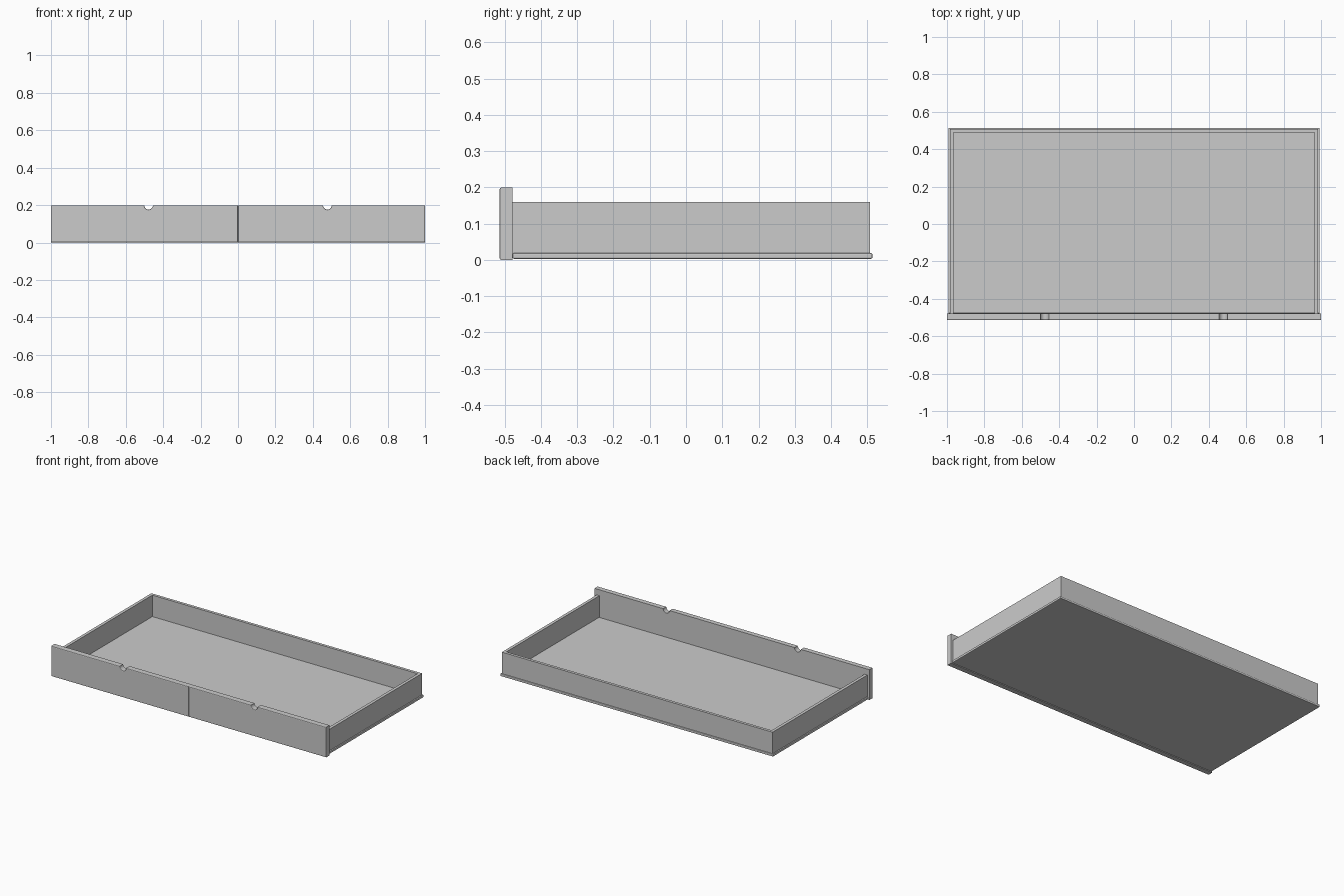
import bpy, bmesh, math

if "Cube" in bpy.data.objects:
    bpy.data.objects.remove(bpy.data.objects["Cube"])


def add_object(name, bm):
    bmesh.ops.recalc_face_normals(bm, faces=bm.faces)
    mesh = bpy.data.meshes.new(name)
    bm.to_mesh(mesh)
    bm.free()
    obj = bpy.data.objects.new(name, mesh)
    bpy.context.collection.objects.link(obj)
    return obj


def extrude_profile(name, points, vec, bevel=0.0):
    """Extrude a flat outline by vec, softening the edges of the first face."""
    bm = bmesh.new()
    face = bm.faces.new([bm.verts.new(p) for p in points])
    edges = list(face.edges)
    res = bmesh.ops.extrude_face_region(bm, geom=[face], use_keep_orig=True)
    verts = [g for g in res["geom"] if isinstance(g, bmesh.types.BMVert)]
    bmesh.ops.translate(bm, verts=verts, vec=vec)
    bmesh.ops.recalc_face_normals(bm, faces=bm.faces)
    if bevel:
        bmesh.ops.bevel(bm, geom=edges, offset=bevel, segments=2,
                        profile=0.5, affect='EDGES')
    return add_object(name, bm)


FRONT, PANEL_BACK, TOP = -0.514, -0.478, 0.199

# Two front panels with half-round finger notches in the top edge
notch_x, notch_r = 0.478, 0.023
for name, s in (("front_panel_left", -1), ("front_panel_right", 1)):
    outline = [(0, 0), (1, 0), (1, TOP)]
    for i in range(13):
        a = -math.pi * i / 12
        outline.append((notch_x + notch_r * math.cos(a), TOP + notch_r * math.sin(a)))
    outline.append((0, TOP))
    extrude_profile(name, [(s * x, FRONT, z) for x, z in outline],
                    (0, PANEL_BACK - FRONT, 0), 0.005)

# U-shaped side and back walls
ox, ix, y0, oy, iy = 0.985, 0.965, -0.478, 0.507, 0.488
u = [(-ox, y0), (-ox, oy), (ox, oy), (ox, y0),
     (ix, y0), (ix, iy), (-ix, iy), (-ix, y0)]
extrude_profile("drawer_walls", [(x, y, 0.017) for x, y in u], (0, 0, 0.143))

# Base board with softened edges, slightly wider than the walls
bm = bmesh.new()
bmesh.ops.create_cube(bm, size=1)
for v in bm.verts:
    v.co = (v.co.x * 1.986, 0.018 + v.co.y * 0.992, 0.011 + v.co.z * 0.016)
bmesh.ops.bevel(bm, geom=bm.edges[:], offset=0.004, segments=2,
                profile=0.5, affect='EDGES')
add_object("base_board", bm)
